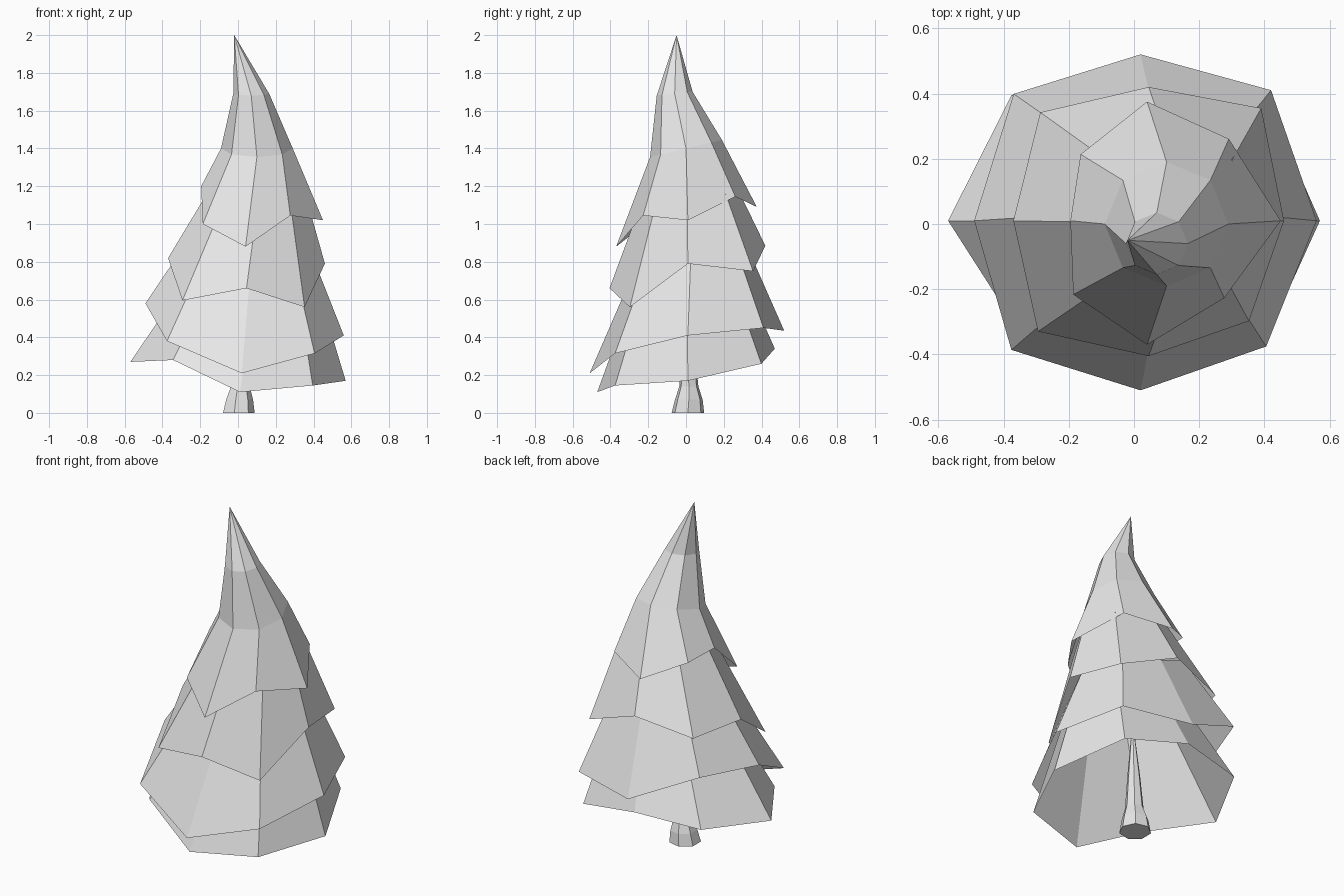
import bpy
import bmesh
from math import cos, sin, tau
from mathutils import Vector

default_cube = bpy.data.objects.get("Cube")
if default_cube:
    bpy.data.objects.remove(default_cube, do_unlink=True)

# One plain grey for the whole tree
grey = bpy.data.materials.new("plain grey")
grey.use_nodes = True
grey.diffuse_color = (0.8, 0.8, 0.8, 1)
grey.node_tree.nodes["Principled BSDF"].inputs["Base Color"].default_value = (0.8, 0.8, 0.8, 1)


def ring(center, radii, heights):
    """Points around a centre, starting at +x and turning towards +y."""
    count = len(radii)
    points = []
    for i, (radius, height) in enumerate(zip(radii, heights)):
        angle = tau * i / count
        points.append(Vector((center[0] + radius * cos(angle),
                              center[1] + radius * sin(angle), height)))
    return points


def round_ring(center, radius, height, tilt=0.0, count=8):
    """A regular ring whose back is raised by tilt."""
    heights = [height + tilt * sin(tau * i / count) for i in range(count)]
    return ring(center, [radius] * count, heights)


def shell(name, rings, tip=None):
    """Flat-faced skin over rings listed from bottom to top."""
    bm = bmesh.new()
    loops = [[bm.verts.new(point) for point in points] for points in rings]
    count = len(loops[0])
    for low, high in zip(loops, loops[1:]):
        for i in range(count):
            j = (i + 1) % count
            bm.faces.new((low[i], low[j], high[j], high[i]))
    if tip is not None:
        top = bm.verts.new(tip)
        for i in range(count):
            bm.faces.new((loops[-1][i], loops[-1][(i + 1) % count], top))
    mesh = bpy.data.meshes.new(name)
    bm.to_mesh(mesh)
    bm.free()
    mesh.materials.append(grey)
    obj = bpy.data.objects.new(name, mesh)
    bpy.context.collection.objects.link(obj)
    return obj


def skirt(name, center, radii, heights, aim, reach):
    """An open branch tier that narrows from an uneven rim towards aim."""
    rim = ring(center, radii, heights)
    top = [point.lerp(Vector(aim), reach) for point in rim]
    return shell(name, [rim, top])


# Branch tiers, lowest first
skirt("bottom_branches", (0.01, 0.01),
      (0.56, 0.55, 0.46, 0.545, 0.58, 0.5, 0.48, 0.545),
      (0.17, 0.26, 0.34, 0.31, 0.27, 0.28, 0.11, 0.145),
      (0.2, 0, 1.4), 0.4)
skirt("lower_branches", (0.02, 0.01),
      (0.54, 0.566, 0.51, 0.55, 0.51, 0.56, 0.52, 0.545),
      (0.41, 0.45, 0.435, 0.62, 0.58, 0.38, 0.21, 0.315),
      (0.13, 0.05, 1.5), 0.45)
skirt("upper_branches", (0.045, 0.01),
      (0.415, 0.488, 0.41, 0.47, 0.415, 0.48, 0.415, 0.435),
      (0.79, 0.75, 0.885, 0.81, 0.82, 0.595, 0.66, 0.56),
      (0.19, 0, 1.75), 0.45)

# Crown with a bent, pointed tip
crown_rim = ring((0.04, 0.01),
                 (0.41, 0.355, 0.365, 0.288, 0.235, 0.32, 0.38, 0.335),
                 (1.02, 1.145, 1.09, 1.18, 1.2, 1.0, 0.88, 1.045))
shell("crown",
      [crown_rim,
       round_ring((0.1, 0), 0.19, 1.4, 0.045),
       round_ring((0.07, -0.06), 0.095, 1.69, 0.01)],
      (-0.02, -0.05, 2))

# Trunk with a flared foot, tapering up inside the branches
foot = round_ring((0, 0.01), 0.088, 0, count=7)
trunk = shell("trunk",
              [foot,
               round_ring((0.005, 0.015), 0.075, 0.07, count=7),
               round_ring((0.01, 0.015), 0.052, 0.14, count=7),
               round_ring((0.01, 0.01), 0.035, 0.35, count=7)],
              (0.01, 0, 0.7))
bm = bmesh.new()
bm.from_mesh(trunk.data)
bm.faces.new([v for v in reversed(bm.verts[:len(foot)])])
bm.to_mesh(trunk.data)
bm.free()
